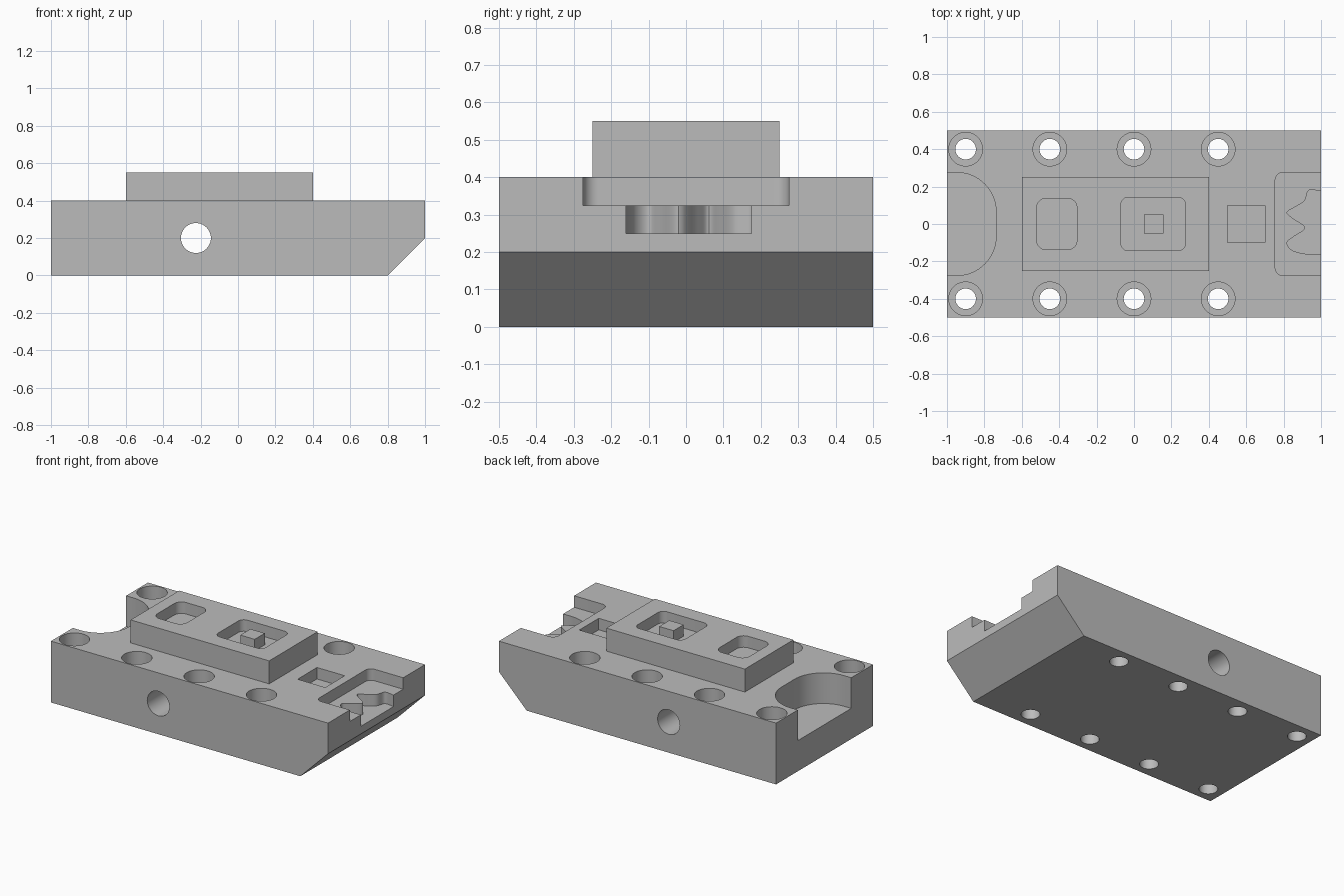
import bpy, bmesh, math
from mathutils import Vector

default = bpy.data.objects.get("Cube")
if default:
    bpy.data.objects.remove(default, do_unlink=True)

grey = bpy.data.materials.new("machined grey")
grey.use_nodes = True
colour = (0.5, 0.5, 0.5, 1)
grey.diffuse_color = colour
grey.node_tree.nodes["Principled BSDF"].inputs["Base Color"].default_value = colour


def prism(name, outline, low, high, upright=False):
    """Extrude an outline along z, or along y when upright."""
    bm = bmesh.new()
    place = (lambda a, b: (a, low, b)) if upright else (lambda a, b: (a, b, low))
    face = bm.faces.new([bm.verts.new(place(a, b)) for a, b in outline])
    ext = bmesh.ops.extrude_face_region(bm, geom=[face])
    shift = Vector((0, high - low, 0) if upright else (0, 0, high - low))
    moved = [v for v in ext["geom"] if isinstance(v, bmesh.types.BMVert)]
    bmesh.ops.translate(bm, verts=moved, vec=shift)
    bmesh.ops.recalc_face_normals(bm, faces=bm.faces)
    mesh = bpy.data.meshes.new(name)
    bm.to_mesh(mesh)
    bm.free()
    mesh.materials.append(grey)
    obj = bpy.data.objects.new(name, mesh)
    bpy.context.collection.objects.link(obj)
    return obj


def circle(cx, cy, r, n=48):
    return [(cx + r * math.cos(math.tau * i / n), cy + r * math.sin(math.tau * i / n))
            for i in range(n)]


def rounded(x0, x1, y0, y1, r=0, n=10):
    if r == 0:
        return [(x0, y0), (x1, y0), (x1, y1), (x0, y1)]
    points = []
    corners = [(x1 - r, y1 - r), (x0 + r, y1 - r), (x0 + r, y0 + r), (x1 - r, y0 + r)]
    for k, (cx, cy) in enumerate(corners):
        for i in range(n + 1):
            a = (k + i / n) * math.pi / 2
            points.append((cx + r * math.cos(a), cy + r * math.sin(a)))
    return points


def spline(points, n=6):
    """Smooth curve through the points."""
    p = [Vector(q) for q in [points[0]] + points + [points[-1]]]
    result = []
    for i in range(1, len(p) - 2):
        a, b, c, d = p[i - 1:i + 3]
        for k in range(n):
            t = k / n
            result.append(tuple(0.5 * (2 * b + (c - a) * t + (2 * a - 5 * b + 4 * c - d) * t**2
                                       + (3 * b - a - 3 * c + d) * t**3)))
    return result + [points[-1]]


# Main block with its chamfered end
block = prism("base_block", [(-1, 0), (0.8, 0), (1, 0.2), (1, 0.4), (-1, 0.4)], -0.5, 0.5, True)


def combine(tool, operation="DIFFERENCE"):
    tool.hide_render = True
    mod = block.modifiers.new(tool.name, "BOOLEAN")
    mod.operation = operation
    mod.solver = "EXACT"
    mod.object = tool
    bpy.context.view_layer.objects.active = block
    bpy.ops.object.modifier_apply(modifier=mod.name)
    bpy.data.objects.remove(tool, do_unlink=True)


# Raised platform
combine(prism("platform", rounded(-0.6, 0.4, -0.25, 0.25), 0.3, 0.55), "UNION")

# Counterbored bolt holes
for x in (-0.9, -0.45, 0, 0.45):
    for y in (-0.4, 0.4):
        combine(prism("bolt_hole", circle(x, y, 0.055), -0.1, 0.5))
        combine(prism("counterbore", circle(x, y, 0.09), 0.2, 0.5))

# Cross bore through both long sides
combine(prism("cross_bore", circle(-0.225, 0.2, 0.08), -0.6, 0.6, True))

# Open pocket in the square end
combine(prism("end_pocket", rounded(-1.5, -0.737, -0.275, 0.275, 0.21, 16), 0.2, 0.6))

# Platform pockets and square recess
combine(prism("small_pocket", rounded(-0.52, -0.305, -0.137, 0.137, 0.05), 0.475, 0.7))
combine(prism("large_pocket", rounded(-0.07, 0.275, -0.143, 0.143, 0.04), 0.475, 0.7))
combine(prism("square_recess", rounded(0.5, 0.7, -0.1, 0.1), 0.325, 0.39 + 0.1))

# Stepped pocket in the chamfered end, with a wavy lower step
combine(prism("step_pocket", rounded(0.755, 1.3, -0.275, 0.275, 0.04), 0.325, 0.6))
wave = spline([(1, 0.175), (0.935, 0.18), (0.912, 0.125), (0.86, 0.09), (0.818, 0.062),
               (0.85, 0.03), (0.915, -0.02), (0.85, -0.07), (0.818, -0.1),
               (0.845, -0.14), (0.92, -0.16), (1, -0.16)])
combine(prism("wavy_pocket", wave + [(1.2, -0.16), (1.2, 0.175)], 0.25, 0.5))

# Square post standing in the large pocket
combine(prism("square_post", rounded(0.053, 0.157, -0.052, 0.052), 0.44, 0.55), "UNION")

bpy.ops.object.select_all(action="DESELECT")
block.select_set(True)
bpy.context.view_layer.objects.active = block
bpy.ops.object.shade_smooth_by_angle(angle=math.radians(30))
